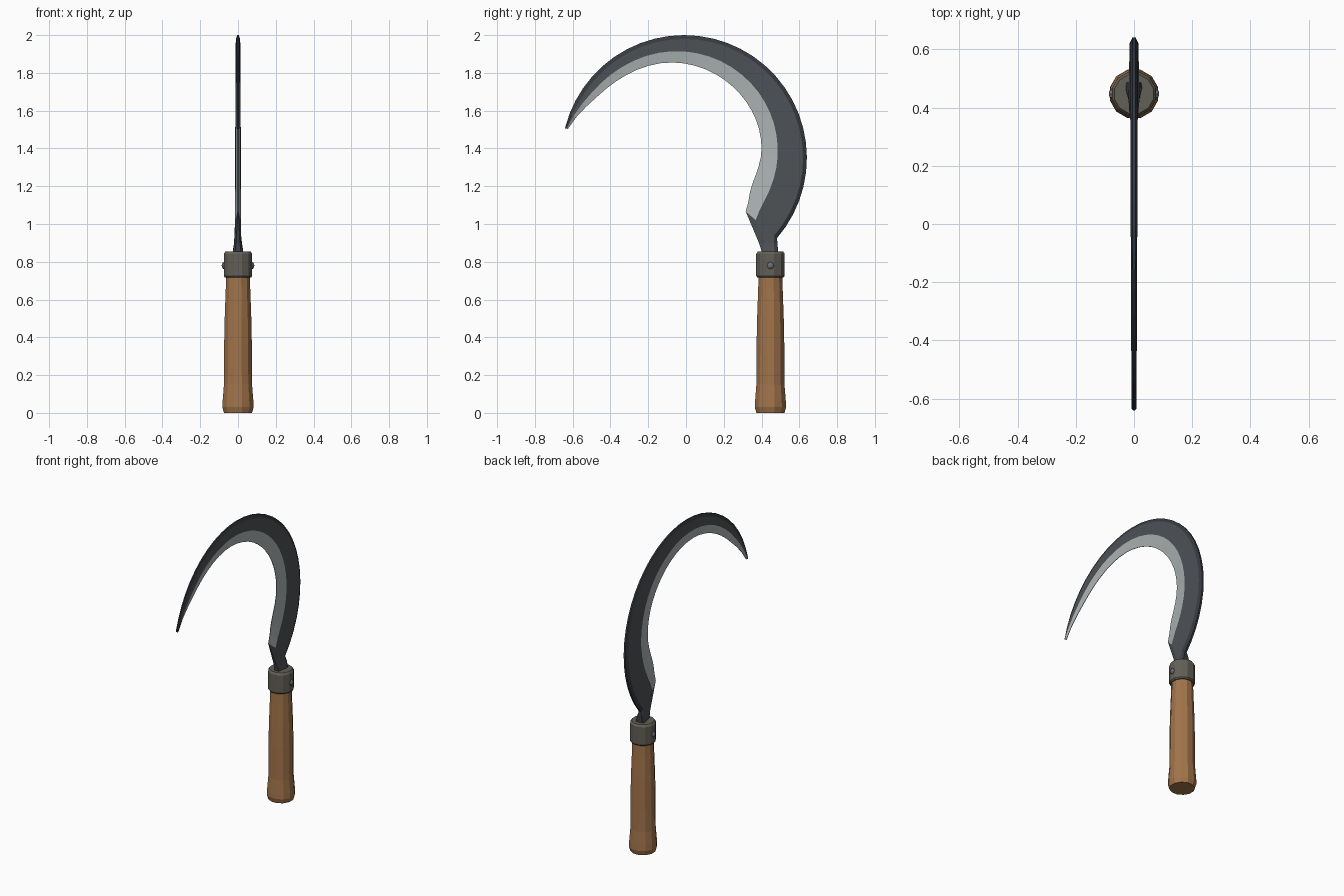
import bpy, bmesh, math
from mathutils import Vector

if "Cube" in bpy.data.objects:
    bpy.data.objects.remove(bpy.data.objects["Cube"])

HY = 0.447               # handle axis in y
CY, CZ, R = -0.01, 1.35, 0.65   # circle of the blade's spine


def mat(name, rgb):
    m = bpy.data.materials.new(name)
    m.diffuse_color = (*rgb, 1)
    m.use_nodes = True
    m.node_tree.nodes["Principled BSDF"].inputs["Base Color"].default_value = m.diffuse_color
    return m


wood = mat("wood", (0.36, 0.175, 0.07))
iron = mat("collar iron", (0.125, 0.115, 0.095))
steel = mat("dark steel", (0.075, 0.083, 0.092))
spine = mat("spine steel", (0.036, 0.042, 0.052))
edge = mat("sharpened steel", (0.42, 0.46, 0.46))
rivet_m = mat("rivet metal", (0.15, 0.16, 0.18))


def finish(bm, name, *mats):
    bmesh.ops.recalc_face_normals(bm, faces=bm.faces)
    me = bpy.data.meshes.new(name)
    bm.to_mesh(me)
    bm.free()
    for m in mats:
        me.materials.append(m)
    ob = bpy.data.objects.new(name, me)
    bpy.context.collection.objects.link(ob)
    return ob


def lathe(name, profile, n, m):
    """Closed solid of revolution about the handle axis; profile is (radius, z)."""
    bm = bmesh.new()
    rings = []
    for r, z in profile:
        rings.append([bm.verts.new((r * math.cos((k + .5) * math.tau / n),
                                    HY + r * math.sin((k + .5) * math.tau / n), z))
                      for k in range(n)])
    for a, b in zip(rings, rings[1:]):
        for k in range(n):
            j = (k + 1) % n
            bm.faces.new((a[k], a[j], b[j], b[k]))
    bm.faces.new(rings[0])
    bm.faces.new(rings[-1])
    return finish(bm, name, m)


# Handle and collar
lathe("handle", [(.077, 0), (.086, .03), (.084, .065), (.077, .15), (.076, .36),
                 (.073, .5), (.067, .66), (.065, .73)], 12, wood)
lathe("collar", [(.072, .717), (.078, .725), (.078, .842), (.069, .855)], 12, iron)

# Rivets on both sides of the collar
for s, side in ((1, "right"), (-1, "left")):
    bm = bmesh.new()
    bmesh.ops.create_uvsphere(bm, u_segments=8, v_segments=6, radius=.019)
    for v in bm.verts:
        v.co = Vector((s * .074 + v.co.z * .65, HY + v.co.x, .78 + v.co.y))
    finish(bm, "rivet_" + side, rivet_m)


def smooth(table, x):
    """Smooth interpolation through (x, value) points."""
    def slope(i):
        a, b = table[max(i - 1, 0)], table[min(i + 1, len(table) - 1)]
        return (b[1] - a[1]) / (b[0] - a[0])
    i = max(k for k in range(len(table) - 1) if table[k][0] <= x or k == 0)
    (x0, v0), (x1, v1) = table[i], table[i + 1]
    h = x1 - x0
    t = (x - x0) / h
    return ((2*t**3 - 3*t*t + 1) * v0 + (t**3 - 2*t*t + t) * h * slope(i)
            + (3*t*t - 2*t**3) * v1 + (t**3 - t*t) * h * slope(i + 1))


# Blade: cross-sections swept from the tang to the tip, each (y, z, half thickness)
inner_r = [(-41, .432), (-23, .387), (7, .413), (53, .454), (98, .51), (143, .559), (166, .634)]
bevel_r = [(-41, .502), (-31, .482), (5, .498), (50, .532), (93, .566), (143, .597), (166, .640)]
sections = [
    [(.405, .84, .016), (.43, .84, .02), (.47, .84, .03), (.487, .84, .028)],
    [(.386, .90, .010), (.42, .90, .017), (.466, .90, .021), (.485, .90, .014)],
]
N = 30
for k in range(N + 1):
    deg = -41 + 207 * k / N
    a = math.radians(deg)
    t = .017 - .009 * k / N
    ri, rb = smooth(inner_r, deg), smooth(bevel_r, deg)
    rs = R - min(.02, .3 * (R - ri))
    sections.append([(CY + r * math.cos(a), CZ + r * math.sin(a), h)
                     for r, h in ((ri, .0015), (rb, t * .9), (rs, t), (R, t * .4))])

bm = bmesh.new()
loops = []
for sec in sections:
    loops.append([bm.verts.new((h, y, z)) for y, z, h in sec]
                 + [bm.verts.new((-h, y, z)) for y, z, h in reversed(sec)])
strip = [2, 0, 1, 1, 1, 0, 2, 2]   # bevel, body, spine, spine, spine, body, bevel, cutting edge
for i, (a, b) in enumerate(zip(loops, loops[1:])):
    for k in range(8):
        j = (k + 1) % 8
        f = bm.faces.new((a[k], a[j], b[j], b[k]))
        f.material_index = strip[k]
        if i < 2 and strip[k] == 2:      # tang is not sharpened
            f.material_index = 0
bm.faces.new(loops[0])
bm.faces.new(loops[-1])
finish(bm, "blade", steel, spine, edge)
